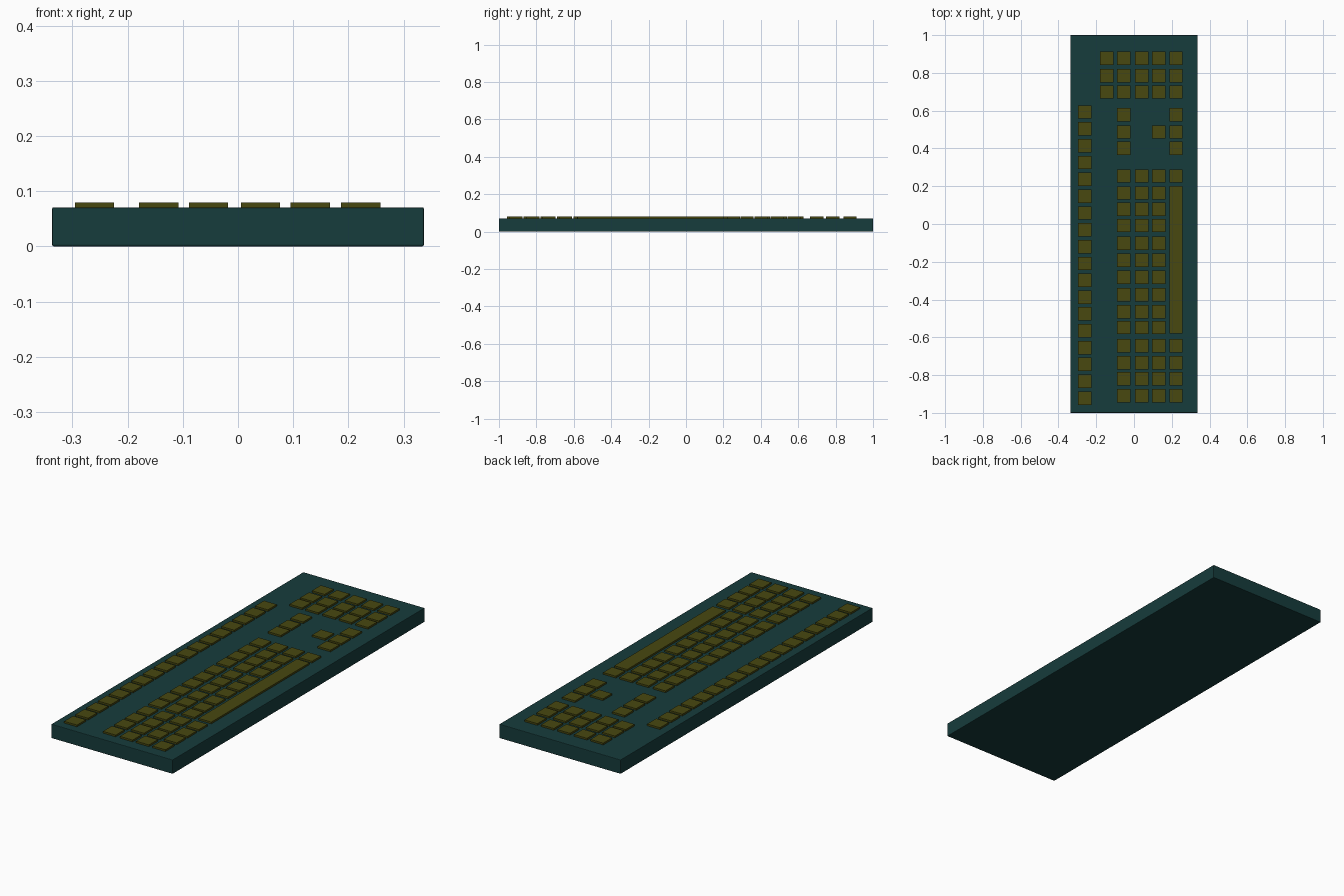
import bpy

if "Cube" in bpy.data.objects:
    bpy.data.objects.remove(bpy.data.objects["Cube"])

def material(name, color):
    m = bpy.data.materials.new(name)
    m.diffuse_color = (*color, 1)
    m.use_nodes = True
    m.node_tree.nodes["Principled BSDF"].inputs["Base Color"].default_value = m.diffuse_color
    return m

case_mat = material("dark_teal", (0.008, 0.045, 0.045))
key_mat = material("olive", (0.065, 0.065, 0.005))

def box(name, x, y, z0, z1, sx, sy, mat, bevel=0):
    bpy.ops.mesh.primitive_cube_add(size=1, location=(x, y, (z0 + z1) / 2))
    o = bpy.context.object
    o.name = name
    o.scale = (sx, sy, z1 - z0)
    bpy.ops.object.transform_apply(location=False, rotation=False, scale=True)
    o.data.materials.append(mat)
    if bevel:
        b = o.modifiers.new("edge", 'BEVEL')
        b.width = bevel
        b.segments = 2
    return o

KEY = 0.071
COLS = [-0.26, -0.1435, -0.0535, 0.0405, 0.131, 0.2225]

def key(name, col, y, length=KEY):
    box(name, COLS[col], y, 0.066, 0.0797, KEY, length, key_mat)

# Case
box("case", 0, 0, 0, 0.0708, 0.674, 2.0, case_mat, 0.003)

# Function key row
for i in range(18):
    key("function_key", 0, 0.593 - i * 0.0891)

# Number pad
for y in (0.877, 0.784, 0.699):
    for c in range(1, 6):
        key("number_key", c, y)

# Navigation and arrow keys
for y in (0.578, 0.487, 0.401):
    key("navigation_key", 2, y)
    key("arrow_key", 5, y)
key("arrow_up_key", 4, 0.487)

# Main key block, leaving room for the space bar
rows = [0.254, 0.164, 0.077, -0.008, -0.103, -0.193, -0.281,
        -0.374, -0.464, -0.548, -0.644, -0.734, -0.819, -0.909]
for i, y in enumerate(rows):
    for c in (2, 3, 4):
        key("letter_key", c, y)
    if i == 0 or i > 9:
        key("modifier_key", 5, y)

# Space bar
key("space_bar", 5, -0.19, 0.781)
